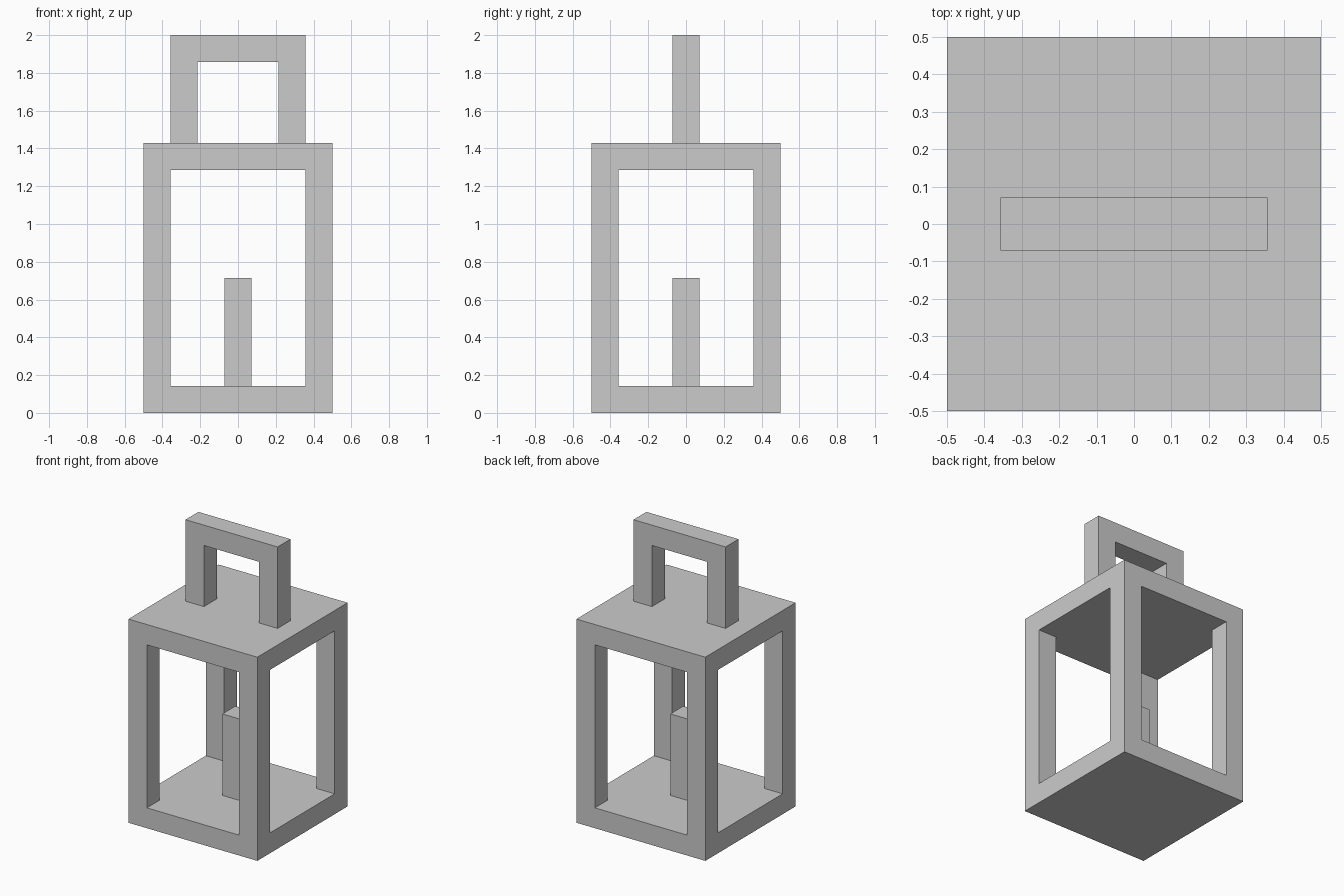
import bpy, bmesh

if "Cube" in bpy.data.objects:
    bpy.data.objects.remove(bpy.data.objects["Cube"])

U = 1 / 7  # the lantern is built on a grid of sevenths


def box(name, size, x=0, y=0, z=0):
    """Box sized in grid units, centred on x, y and resting on z."""
    bm = bmesh.new()
    bmesh.ops.create_cube(bm, size=1)
    for v in bm.verts:
        v.co.x = (v.co.x * size[0] + x) * U
        v.co.y = (v.co.y * size[1] + y) * U
        v.co.z = ((v.co.z + 0.5) * size[2] + z) * U
    return finish(name, bm)


def extrude_profile(name, points, depth):
    """Extrude an x-z outline symmetrically along y."""
    bm = bmesh.new()
    face = bm.faces.new([bm.verts.new((x * U, -depth / 2 * U, z * U)) for x, z in points])
    ext = bmesh.ops.extrude_face_region(bm, geom=[face])
    verts = [g for g in ext["geom"] if isinstance(g, bmesh.types.BMVert)]
    bmesh.ops.translate(bm, verts=verts, vec=(0, depth * U, 0))
    bmesh.ops.recalc_face_normals(bm, faces=bm.faces[:])
    return finish(name, bm)


def finish(name, bm):
    mesh = bpy.data.meshes.new(name)
    bm.to_mesh(mesh)
    bm.free()
    obj = bpy.data.objects.new(name, mesh)
    bpy.context.collection.objects.link(obj)
    return obj


# Base and roof slabs
box("base", (7, 7, 1))
box("roof", (7, 7, 1), z=9)

# Corner posts
for side, x in (("left", -3), ("right", 3)):
    for end, y in (("front", -3), ("back", 3)):
        box(f"{end}_{side}_post", (1, 1, 8), x, y, 1)

# Candle in the middle
box("candle", (1, 1, 4), z=1)

# Carrying handle: one upside-down U
half = [(1.5, 10), (2.5, 10), (2.5, 14)]
outline = half + [(-x, z) for x, z in reversed(half)] + [(-1.5, 13), (1.5, 13)]
extrude_profile("handle", outline, 1)
